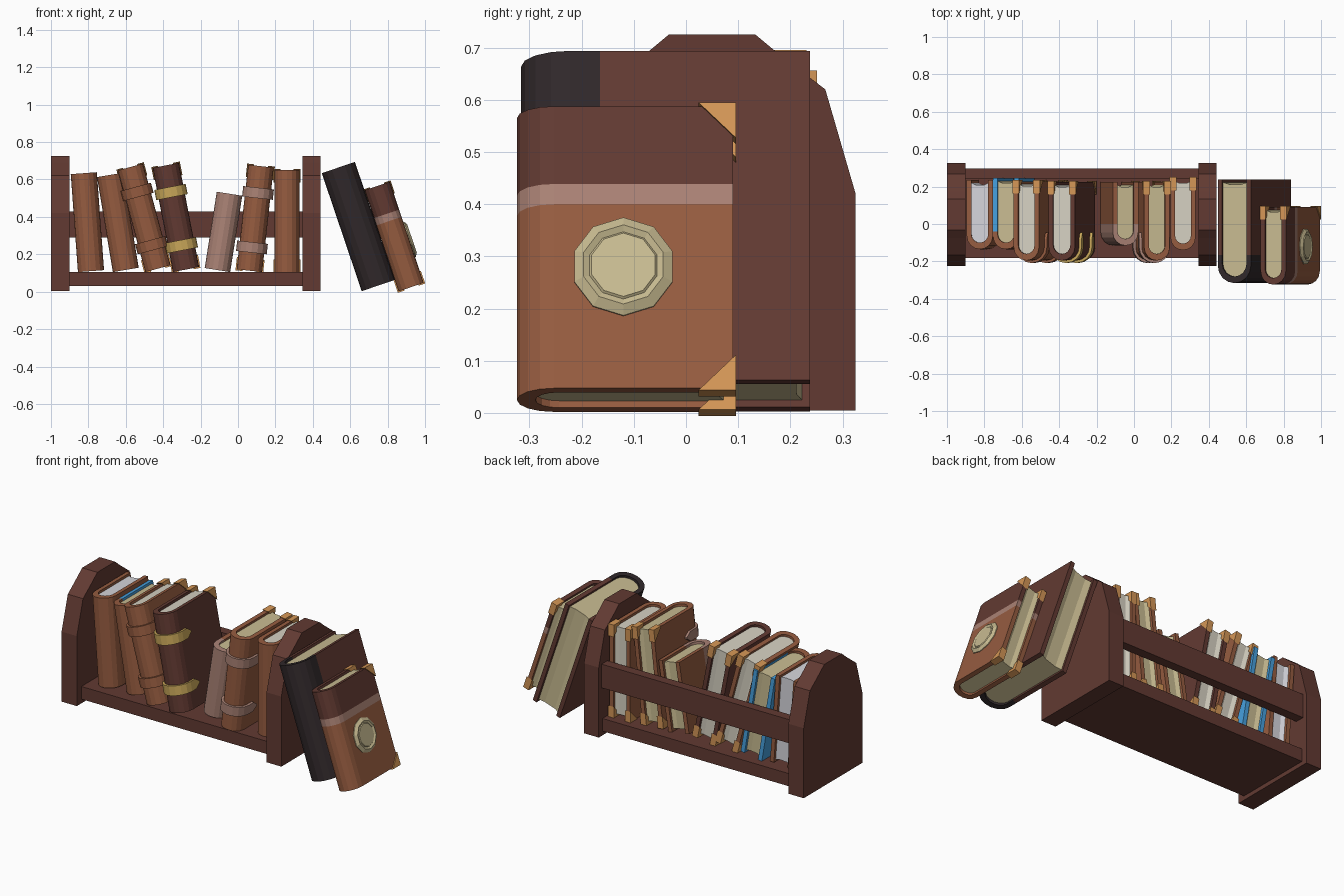
import bpy, bmesh, math
from mathutils import Matrix, Vector

if "Cube" in bpy.data.objects:
    bpy.data.objects.remove(bpy.data.objects["Cube"])


def material(name, r, g, b):
    m = bpy.data.materials.new(name)
    lin = [((c / 255 + 0.055) / 1.055) ** 2.4 if c > 10 else c / 3294 for c in (r, g, b)]
    m.diffuse_color = (*lin, 1)
    m.use_nodes = True
    m.node_tree.nodes["Principled BSDF"].inputs["Base Color"].default_value = m.diffuse_color
    return m


WOOD = material("dark brown", 98, 58, 50)
LEATHER = material("leather brown", 150, 92, 64)
BLACK = material("soft black", 48, 40, 42)
PINK = material("dusty pink", 170, 130, 117)
GOLD = material("gold", 202, 168, 90)
COPPER = material("copper", 212, 150, 86)
BLUE = material("blue", 70, 160, 222)
WHITE = material("white paper", 214, 214, 220)
TAN = material("tan paper", 200, 187, 145)
CREAM = material("cream paper", 214, 209, 194)


def finish(name, bm, mats, matrix=Matrix(), rule=None):
    bmesh.ops.recalc_face_normals(bm, faces=bm.faces[:])
    if rule:
        for f in bm.faces:
            f.material_index = rule(f.calc_center_median())
    me = bpy.data.meshes.new(name)
    bm.to_mesh(me)
    bm.free()
    for m in mats:
        me.materials.append(m)
    ob = bpy.data.objects.new(name, me)
    bpy.context.collection.objects.link(ob)
    ob.matrix_world = matrix
    return ob


def add_prism(bm, pts, depth):
    """Extrude a 3D polygon along a vector."""
    f = bm.faces.new([bm.verts.new(p) for p in pts])
    r = bmesh.ops.extrude_face_region(bm, geom=[f], use_keep_orig=True)
    vs = [g for g in r["geom"] if isinstance(g, bmesh.types.BMVert)]
    bmesh.ops.translate(bm, verts=vs, vec=Vector(depth))


def box(name, x0, x1, y0, y1, z0, z1, mat):
    bm = bmesh.new()
    add_prism(bm, [(x0, y0, z0), (x1, y0, z0), (x1, y1, z0), (x0, y1, z0)], (0, 0, z1 - z0))
    return finish(name, bm, [mat])


def u_shape(w, front, back, r=None, n=8):
    """Points of a U: right back, round the spine, left back."""
    d = r or w / 2
    arc = [(w / 2 * math.cos(math.pi * i / n), front + d - d * math.sin(math.pi * i / n))
           for i in range(n + 1)]
    return [(w / 2, back)] + arc + [(-w / 2, back)]


# Rack: two shaped ends, shelf and back rail
half = [(0.275, 0.005), (0.275, 0.42), (0.217, 0.62), (0.125, 0.69), (0.083, 0.725)]
outline = half + [(-a, z) for a, z in reversed(half)]
for name, x0, x1 in (("left_end_panel", -1.0, -0.9), ("right_end_panel", 0.345, 0.442)):
    bm = bmesh.new()
    add_prism(bm, [(x0, 0.05 + a, z) for a, z in outline], (x1 - x0, 0, 0))
    finish(name, bm, [WOOD])
box("shelf_board", -0.9, 0.345, -0.182, 0.29, 0.03, 0.105, WOOD)
box("back_rail", -0.9, 0.345, 0.243, 0.298, 0.29, 0.43, WOOD)

T = 0.025


def book(name, x, floor, w, h, lean, front, back, covers, paper, cuts=(), rule=None,
         corners=False, bands=None):
    a = math.radians(lean)
    M = Matrix.Translation((x, 0, floor + w / 2 * abs(math.sin(a)))) @ Matrix.Rotation(a, 4, 'Y')
    # Cover wrapped round the spine
    bm = bmesh.new()
    ri = w / 2 - T
    outer = u_shape(w, front, back)
    inner = u_shape(w - 2 * T, front + T + 0.01, back)
    add_prism(bm, [(p[0], p[1], 0) for p in outer + inner[::-1]], (0, 0, h))
    for co, no in cuts:
        bmesh.ops.bisect_plane(bm, geom=bm.verts[:] + bm.edges[:] + bm.faces[:],
                               plane_co=co, plane_no=no)
    finish(name + "_cover", bm, covers, M, rule)
    # Page block with hollow fore edge
    bm = bmesh.new()
    pg = u_shape(w - 2 * T + 0.002, front + T + 0.008, back - 0.015)
    pg += [(-ri * 0.5, back - 0.026), (ri * 0.5, back - 0.026)]
    add_prism(bm, [(p[0], p[1], 0.014) for p in pg], (0, 0, h - 0.028))
    finish(name + "_pages", bm, [paper], M)
    # Metal corners on both boards
    if corners:
        bm = bmesh.new()
        e = 0.006
        for s in (-1, 1):
            for z0, k in ((-e, 1), (h + e, -1)):
                x0 = s * (w / 2 + e)
                add_prism(bm, [(x0, back + e, z0), (x0, back - 0.066, z0),
                               (x0, back + e, z0 + k * 0.072)], (-s * (T + 2 * e), 0, 0))
        finish(name + "_corners", bm, [COPPER], M)
    # Raised bands with pointed ends
    if bands:
        mat, heights = bands
        bm = bmesh.new()
        o = 0.014
        reach = front + 0.115
        po = u_shape(w + 2 * o, front - o, reach)
        pi = u_shape(w - 0.004, front + 0.002, reach)
        tip = lambda p: (p[0], reach + 0.035)
        po = [tip(po[0])] + po + [tip(po[-1])]
        pi = [tip(pi[0])] + pi + [tip(pi[-1])]
        for zc in heights:
            rings = []
            for i, (p, q) in enumerate(zip(po, pi)):
                hh = 0.004 if i in (0, len(po) - 1) else 0.028
                rings.append([bm.verts.new(v) for v in (
                    (*p, zc - hh), (*p, zc + hh), (*q, zc + hh), (*q, zc - hh))])
            for r0, r1 in zip(rings, rings[1:]):
                for j in range(4):
                    bm.faces.new((r0[j], r0[(j + 1) % 4], r1[(j + 1) % 4], r1[j]))
            bm.faces.new(rings[0])
            bm.faces.new(rings[-1])
        finish(name + "_bands", bm, [mat], M)
    return M


S = 0.105
Y = (0, 1, 0)
Z = (0, 0, 1)
# Books on the shelf, left to right
book("first_book", -0.786, S, 0.14, 0.525, -4.2, -0.135, 0.235, [LEATHER], WHITE)
book("blue_board_book", -0.60, S, 0.14, 0.515, -9.5, -0.135, 0.245, [LEATHER, BLUE], TAN,
     cuts=[((0, -0.04, 0), Y)], rule=lambda c: int(c.y > -0.04))
book("banded_book", -0.428, S, 0.14, 0.563, -15.2, -0.195, 0.228, [LEATHER], CREAM,
     corners=True, bands=(LEATHER, (0.13, 0.425)))
book("gold_banded_book", -0.278, S, 0.143, 0.567, -11, -0.195, 0.225, [WOOD], CREAM,
     corners=True, bands=(GOLD, (0.132, 0.422)))
book("short_pink_book", -0.11, S, 0.138, 0.413, 9, -0.115, 0.225, [PINK, LEATHER], TAN,
     cuts=[((0, 0.0, 0), Y)], rule=lambda c: int(c.y > 0.0))
book("pink_banded_book", 0.061, S, 0.137, 0.562, 6.3, -0.195, 0.225, [LEATHER], TAN,
     corners=True, bands=(PINK, (0.125, 0.418)))
book("upright_book", 0.262, S, 0.134, 0.545, 0, -0.14, 0.245, [LEATHER], CREAM, corners=True)

# Two books leaning outside the right end
book("tall_black_book", 0.75, 0.003, 0.187, 0.666, -18.7, -0.316, 0.238, [BLACK, WOOD], TAN,
     cuts=[((0, -0.165, 0), Y)], rule=lambda c: int(c.y > -0.165))
M = book("medallion_book", 0.926, 0.002, 0.142, 0.57, -18.6, -0.324, 0.09,
         [LEATHER, PINK, WOOD], TAN,
         cuts=[((0, 0, 0.372), Z), ((0, 0, 0.413), Z)],
         rule=lambda c: 0 if c.z < 0.372 else (1 if c.z < 0.413 else 2), corners=True)

# Ten-sided medallion on the outer board
bm = bmesh.new()
rings = []
for r, d in ((0.099, -0.002), (0.099, 0.004), (0.080, 0.016), (0.068, 0.010), (0.064, 0.014)):
    rings.append([bm.verts.new((0.071 + d, -0.12 + r * math.sin(i * math.pi / 5),
                                0.245 + r * math.cos(i * math.pi / 5))) for i in range(10)])
for r0, r1 in zip(rings, rings[1:]):
    for i in range(10):
        j = (i + 1) % 10
        bm.faces.new((r0[i], r0[j], r1[j], r1[i]))
bm.faces.new(rings[-1])
bm.faces.new(rings[0])
finish("medallion", bm, [TAN], M)
